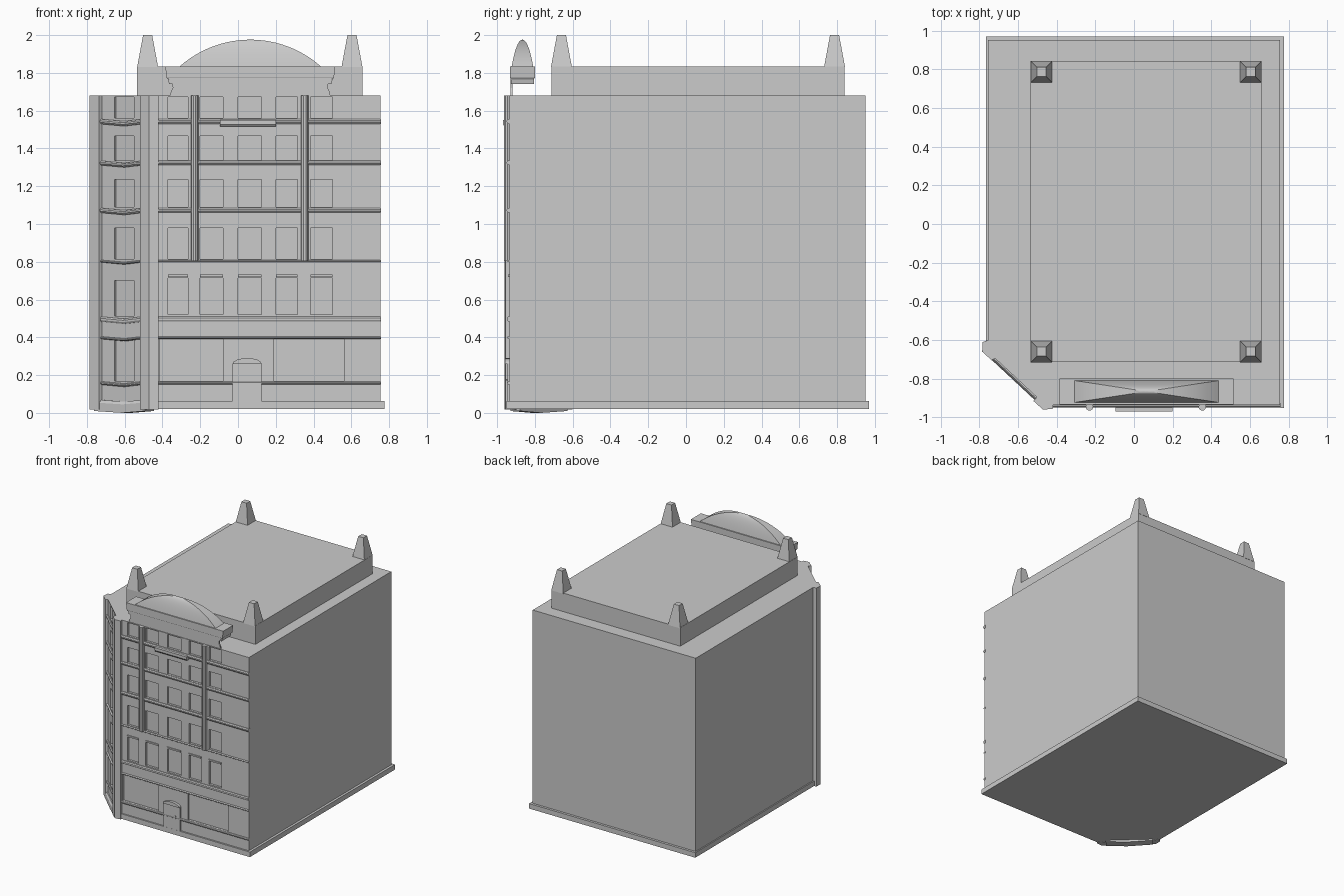
import bpy, bmesh, math
from mathutils import Vector, Matrix

if "Cube" in bpy.data.objects:
    bpy.data.objects.remove(bpy.data.objects["Cube"])


def finish(bm, name):
    bmesh.ops.recalc_face_normals(bm, faces=bm.faces)
    me = bpy.data.meshes.new(name)
    bm.to_mesh(me)
    bm.free()
    ob = bpy.data.objects.new(name, me)
    bpy.context.collection.objects.link(ob)
    return ob


def loft(bm, rings):
    """Skin a stack of equal-length closed rings and cap both ends."""
    vs = [[bm.verts.new(p) for p in r] for r in rings]
    n = len(vs[0])
    for a, b in zip(vs, vs[1:]):
        for i in range(n):
            bm.faces.new((a[i], a[(i + 1) % n], b[(i + 1) % n], b[i]))
    bm.faces.new(vs[0])
    bm.faces.new(vs[-1])


def lofted(name, rings):
    bm = bmesh.new()
    loft(bm, rings)
    return finish(bm, name)


def prism(name, pts, z0, z1):
    return lofted(name, [[(x, y, z) for x, y in pts] for z in (z0, z1)])


def rect(x0, x1, y0, y1):
    return [(x0, y0), (x1, y0), (x1, y1), (x0, y1)]


def box(name, x0, x1, y0, y1, z0, z1):
    return prism(name, rect(x0, x1, y0, y1), z0, z1)


def ledge(name, path, normal, profile):
    """Sweep an (outward, height) profile along a path on a wall."""
    return lofted(name, [[Vector(p) + Vector(normal) * o + Vector((0, 0, h))
                          for o, h in profile] for p in path])


FRONT = -0.935
A, B = Vector((-0.755, -0.66, 0)), Vector((-0.46, FRONT, 0))   # cut corner
d = (B - A).normalized()
CN = Vector((d.y, -d.x, 0))                                     # corner wall normal


def on_corner(x, z=0):
    p = A + (B - A) * ((x - A.x) / (B.x - A.x))
    return Vector((p.x, p.y, z))


# Main block
foot = [(A.x, A.y), (B.x, B.y), (0.755, FRONT), (0.755, 0.95), (-0.755, 0.95)]
body = prism("building_body", foot, 0.02, 1.68)

# Recessed windows and shop fronts
columns = [(-0.37, -0.265), (-0.2, -0.08), (0.0, 0.125), (0.2, 0.315), (0.385, 0.5)]
rows = [(0.52, 0.715), (0.815, 0.98), (1.09, 1.235), (1.337, 1.465), (1.56, 1.672)]
holes = [(x0, x1, z0, z1) for x0, x1 in columns for z0, z1 in rows]
holes += [(-0.415, -0.08, 0.168, 0.393), (0.19, 0.56, 0.168, 0.393)]
bm = bmesh.new()
for x0, x1, z0, z1 in holes:
    loft(bm, [[(x, y, z) for x, y in rect(x0, x1, -1.0, FRONT + 0.018)] for z in (z0, z1)])
for z0, z1 in [(0.17, 0.393), (0.512, 0.7)] + rows[1:]:
    a, b = on_corner(-0.655), on_corner(-0.55)
    quad = [a - CN * 0.015, b - CN * 0.015, b + CN * 0.1, a + CN * 0.1]
    loft(bm, [[p + Vector((0, 0, z)) for p in quad] for z in (z0, z1)])
cutter = finish(bm, "window_cutter")
cutter.hide_render = True
cutter.hide_set(True)
mod = body.modifiers.new("windows", 'BOOLEAN')
mod.object = cutter
mod.operation = 'DIFFERENCE'
mod.solver = 'EXACT'

# Lintels over the second-storey windows
for i, (x0, x1) in enumerate(columns):
    box(f"lintel_{i}", x0, x1, FRONT - 0.008, FRONT + 0.01, 0.72, 0.732)

# Base skirt
prism("base_skirt", [(-0.765, -0.65), (-0.46, -0.945), (0.775, -0.95),
                     (0.775, 0.97), (-0.765, 0.97)], 0.02, 0.062)

# Floor ledges on the front and on the cut corner (dipping slightly mid-span)
for i, (z0, z1, out) in enumerate([(0.15, 0.167, 0.012), (0.392, 0.405, 0.012),
                                   (0.483, 0.51, 0.012), (0.798, 0.81, 0.012),
                                   (1.06, 1.085, 0.014), (1.312, 1.335, 0.014),
                                   (1.53, 1.556, 0.014)]):
    h = z1 - z0
    prof = [(-0.01, 0), (out * 0.5, 0), (out, h * 0.35), (out, h * 0.7), (out * 0.5, h), (-0.01, h)]
    ledge(f"front_ledge_{i}", [(-0.43, FRONT, z0), (0.757, FRONT, z0)], (0, -1, 0), prof)
    ledge(f"corner_ledge_{i}", [on_corner(-0.73, z0), on_corner(-0.6, z0 - 0.012),
                                on_corner(-0.5, z0)], CN, prof)

# Corner plinth reaching the ground
ledge("corner_plinth", [on_corner(-0.75, 0.01), on_corner(-0.6, 0), on_corner(-0.48, 0.01)],
      CN, [(-0.05, 0), (0.018, 0), (0.018, 0.045), (0.008, 0.06), (-0.05, 0.06)])

# Piers at both ends of the cut corner
prism("left_pier", [(-0.75, -0.60), (-0.782, -0.61), (-0.785, -0.66),
                    (-0.735, -0.705), (-0.70, -0.68)], 0.018, 1.68)
prism("right_pier", [(-0.42, -0.92), (-0.42, -0.955), (-0.47, -0.96),
                     (-0.52, -0.915), (-0.49, -0.88)], 0.018, 1.68)

# Tall half-columns on the facade
for side, cx in (("left", -0.23), ("right", 0.353)):
    ring = [(cx + 0.02 * math.cos(t), -0.945 + 0.02 * math.sin(t))
            for t in (i * math.tau / 10 for i in range(10))]
    col = prism(side + "_half_column", ring, 0.805, 1.68)

# Balcony shelf
ledge("balcony_shelf", [(-0.095, FRONT, 1.515), (0.2, FRONT, 1.515)], (0, -1, 0),
      [(-0.01, 0), (0.025, 0), (0.035, 0.012), (0.035, 0.035), (-0.01, 0.035)])

# Door with arched hood and knob
box("door", -0.028, 0.125, -0.946, -0.92, 0.02, 0.262)
arc = [(0.0485 + 0.0765 * math.cos(t), 0.26 + 0.03 * math.sin(t))
       for t in (i * math.pi / 8 for i in range(9))]
lofted("door_hood", [[(x, y, z) for x, z in arc] for y in (-0.957, -0.92)])
box("door_knob", 0.08, 0.088, -0.952, -0.94, 0.172, 0.18)

# Roof storey and corner finials
box("roof_storey", -0.535, 0.66, -0.713, 0.84, 1.67, 1.835)
for i, (x, y, sx, sy) in enumerate([(-0.535, -0.713, 1, 1), (0.66, -0.713, -1, 1),
                                    (-0.535, 0.84, 1, -1), (0.66, 0.84, -1, -1)]):
    cx, cy = x + sx * 0.0565, y + sy * 0.0535
    lofted(f"finial_{i}", [[(px, py, z) for px, py in rect(cx - w, cx + w, cy - w, cy + w)]
                           for w, z in ((0.0555, 1.83), (0.024, 2.0))])

# Front pediment: flared panel, cap slab and curved crown
CX, CY = 0.065, -0.866
half = [(0.425, 1.675), (0.42, 1.70), (0.41, 1.72), (0.412, 1.74), (0.425, 1.76), (0.435, 1.78)]
outline = [(CX + w, z) for w, z in half] + [(CX - w, z) for w, z in reversed(half)]
lofted("pediment_panel", [[(x, y, z) for x, z in outline] for y in (-0.93, -0.918)])
lofted("pediment_cap", [[(x, y, z) for x, y in rect(CX - a, CX + a, CY - b, CY + b)]
                        for a, b, z in ((0.43, 0.06, 1.742), (0.435, 0.06, 1.765),
                                        (0.443, 0.066, 1.775), (0.45, 0.066, 1.835))])
a, h = 0.375, 0.143
R = (a * a + h * h) / (2 * h)
rings = []
for i in range(13):
    t = math.asin(a / R) * (1 - i / 12 * 0.995)
    s = R * math.sin(t) / a
    z = 1.833 + h - R * (1 - math.cos(t))
    rings.append([(x, y, z) for x, y in rect(CX - a * s, CX + a * s, CY - 0.057 * s, CY + 0.057 * s)])
crown = lofted("pediment_crown", rings)
bpy.context.view_layer.objects.active = crown
crown.select_set(True)
bpy.ops.object.shade_smooth_by_angle(angle=math.radians(30))
